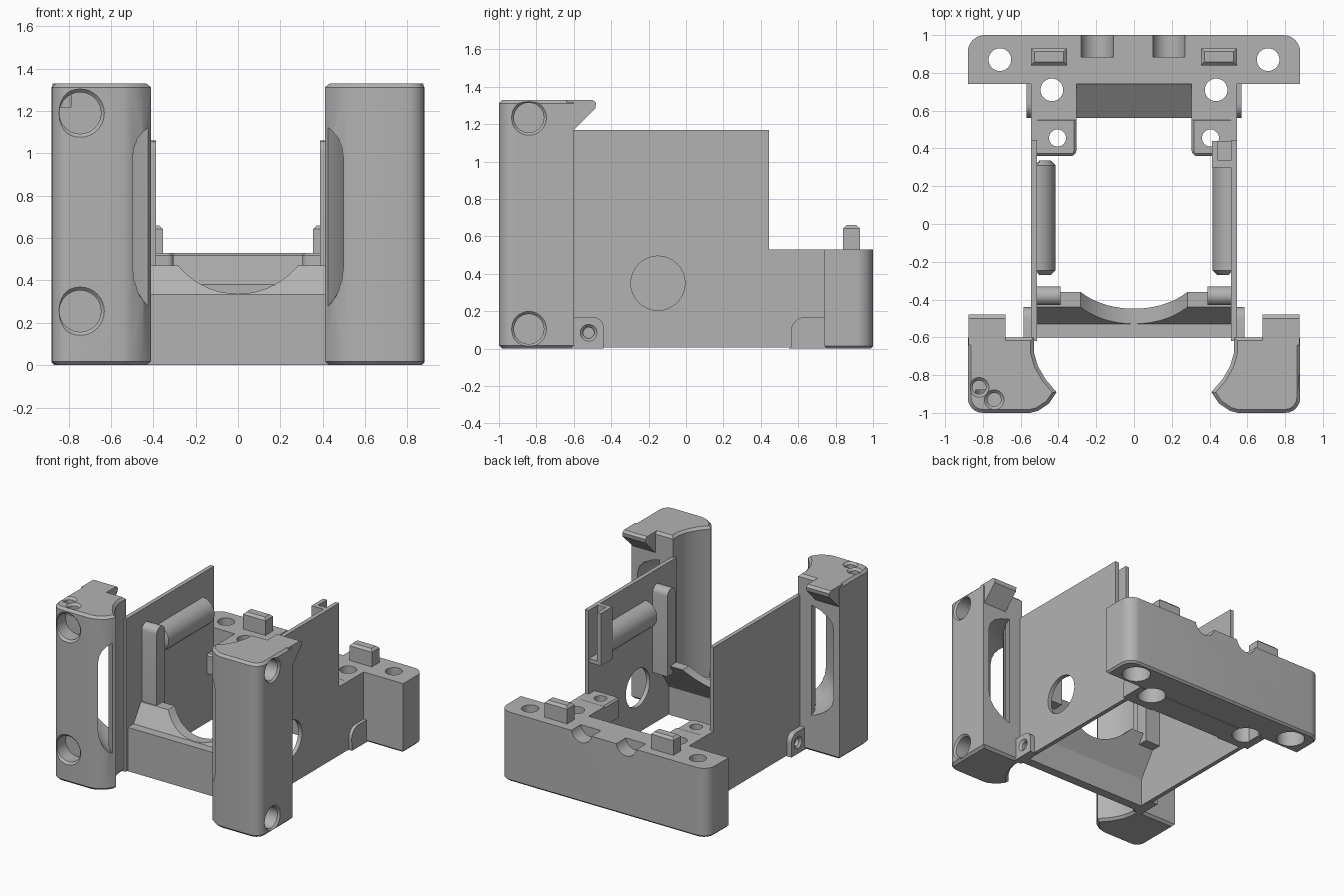
import bpy, bmesh
from math import sin, cos, pi
from mathutils import Vector

cube = bpy.data.objects.get("Cube")
if cube:
    bpy.data.objects.remove(cube, do_unlink=True)

grey = bpy.data.materials.new("plastic grey")
grey.use_nodes = True
grey.diffuse_color = (0.45, 0.45, 0.45, 1)
grey.node_tree.nodes["Principled BSDF"].inputs["Base Color"].default_value = (0.45, 0.45, 0.45, 1)

# place a profile point (u, v) at depth w along an axis
PLACE = {"x": lambda u, v, w: (w, u, v),
         "y": lambda u, v, w: (u, w, v),
         "z": lambda u, v, w: (u, v, w)}


def arc(cu, cv, r, a, b, n=10):
    return [(cu + r * cos(a + (b - a) * i / n), cv + r * sin(a + (b - a) * i / n))
            for i in range(n + 1)]


def rect(u0, u1, v0, v1):
    return [(u0, v0), (u1, v0), (u1, v1), (u0, v1)]


def circle(u, v, r):
    return arc(u, v, r, 0, 2 * pi * 31 / 32, 31)


def loft(name, rings, axis, bevel=0, ends="both", flip=1):
    """Skin a list of (depth, outline) rings; optionally chamfer the end rims."""
    bm = bmesh.new()
    loops = []
    for w, pts in rings:
        loop = []
        for u, v in pts:
            p = Vector(PLACE[axis](u, v, w))
            p.x *= flip
            loop.append(bm.verts.new(p))
        loops.append(loop)
    n = len(loops[0])
    for a, b in zip(loops, loops[1:]):
        for i in range(n):
            bm.faces.new((a[i], a[(i + 1) % n], b[(i + 1) % n], b[i]))
    caps = [bm.faces.new(loops[0]), bm.faces.new(loops[-1])]
    bmesh.ops.recalc_face_normals(bm, faces=bm.faces)
    if bevel:
        chosen = {"both": caps, "start": caps[:1], "end": caps[1:]}[ends]
        rim = list({e for f in chosen for e in f.edges})
        bmesh.ops.bevel(bm, geom=rim, offset=bevel, segments=1, affect="EDGES")
    mesh = bpy.data.meshes.new(name)
    bm.to_mesh(mesh)
    bm.free()
    mesh.materials.append(grey)
    obj = bpy.data.objects.new(name, mesh)
    bpy.context.collection.objects.link(obj)
    return obj


def prism(name, pts, axis, a, b, **kw):
    return loft(name, [(a, pts), (b, pts)], axis, **kw)


def cut(obj, cutter):
    cutter.hide_render = True
    mod = obj.modifiers.new("cut", "BOOLEAN")
    mod.operation, mod.solver, mod.object = "DIFFERENCE", "EXACT", cutter
    bpy.context.view_layer.objects.active = obj
    bpy.ops.object.modifier_apply(modifier=mod.name)
    bpy.data.objects.remove(cutter, do_unlink=True)


def drill(obj, axis, u, v, r, a, b, rim=0.0):
    """Round hole from the outside depth a to the inner depth b, with a countersunk rim."""
    d = 1 if b > a else -1
    rings = [(a - d * 0.02, circle(u, v, r + rim)), (a, circle(u, v, r + rim))]
    rings += [(a + d * max(rim, 0.01), circle(u, v, r)), (b, circle(u, v, r))]
    cut(obj, loft("hole cutter", rings, axis))


# Front posts: rounded outside, concave inside, strap slot and rear hook
post_plan = [(0.53, -0.6), (0.53, -0.68), (0.51, -0.75), (0.47, -0.82), (0.41, -0.89),
             (0.45, -0.95), (0.51, -0.99), (0.55, -1.0)]
post_plan += arc(0.80, -0.92, 0.08, -pi / 2, 0, 6) + [(0.88, -0.6)]
slot_in = [(0.40, -0.93), (0.46, -0.885), (0.52, -0.82), (0.57, -0.75), (0.62, -0.67), (0.66, -0.55)]
slot_out = [(0.46, -1.06), (0.485, -0.99), (0.62, -0.90), (0.74, -0.79), (0.81, -0.70), (0.84, -0.55)]
slot_levels = [(0.28, 0.05), (0.31, 0.4), (0.35, 0.72), (0.40, 0.92), (0.46, 1),
               (0.98, 1), (1.03, 0.92), (1.07, 0.72), (1.10, 0.4), (1.12, 0.05)]
hook_profile = [(-0.64, 1.33), (-0.5, 1.33), (-0.48, 1.315), (-0.485, 1.285), (-0.6, 1.17), (-0.64, 1.17)]
posts = {}
for side, s in (("left", 1), ("right", -1)):
    post = prism(side + "_post", post_plan, "z", 0, 1.33, bevel=0.018, flip=s)
    rings = []
    for z, t in slot_levels:
        outer = [(a + (c - a) * t, b + (d - b) * t) for (a, b), (c, d) in zip(slot_in, slot_out)]
        rings.append((z, slot_in + outer[::-1]))
    cut(post, loft("slot cutter", rings, "z", flip=s))
    posts[side] = post
    prism(side + "_post_hook", hook_profile, "x", 0.68, 0.875, flip=s)

# Round sockets in the posts
for z in (0.255, 1.19):
    drill(posts["right"], "y", -0.745, z, 0.098, -1.0, -0.88, 0.016)
for z in (0.105, 1.235):
    drill(posts["left"], "x", -0.84, z, 0.08, 0.88, 0.76, 0.014)
for x, y in ((-0.82, -0.865), (-0.74, -0.93)):
    drill(posts["right"], "z", x, y, 0.036, 1.33, 1.22, 0.016)

# Side walls, stepped down towards the back
wall_profile = [(-0.62, 0.005), (0.75, 0.005), (0.75, 0.53), (0.445, 0.53), (0.445, 1.17), (-0.62, 1.17)]
walls = {side: prism(side + "_wall", wall_profile, "x", 0.513, 0.545, flip=s)
         for side, s in (("left", 1), ("right", -1))}
drill(walls["left"], "x", -0.15, 0.35, 0.145, 0.57, 0.48)

# Parts repeated along both walls
lug_front = [(-0.62, 0), (-0.44, 0)] + arc(-0.50, 0.11, 0.06, 0, pi / 2, 6) + [(-0.62, 0.17)]
lug_back = [(0.75, 0), (0.75, 0.17)] + arc(0.64, 0.09, 0.08, pi / 2, pi, 6) + [(0.565, 0)]
bar_profile = [(-0.43, 0.40), (-0.33, 0.40)] + arc(-0.38, 1.01, 0.05, 0, pi, 10)
rail_profile = arc(0.52, 0.88, 0.105, pi / 2, 3 * pi / 2, 14)
for side, s in (("left", 1), ("right", -1)):
    lug = prism(side + "_front_lug", lug_front, "x", 0.52, 0.585, flip=s)
    drill(lug, "x", -0.52, 0.085, 0.03, s * 0.585, s * 0.54, 0.015)
    prism(side + "_back_lug", lug_back, "x", 0.52, 0.57, flip=s)
    prism(side + "_guide_bar", bar_profile, "x", 0.388, 0.52, flip=s)
    prism(side + "_side_rail", rail_profile, "y", -0.27, 0.335, bevel=0.025, flip=s)

# Channel bracket on the left wall
prism("bracket_flange", rect(0.30, 0.44, 0.77, 1.17), "x", 0.413, 0.445)
prism("bracket_web", rect(0.413, 0.52, 0.77, 1.17), "y", 0.30, 0.335)
prism("bracket_floor", rect(0.413, 0.52, 0.30, 0.44), "z", 0.77, 0.80)

# Front plate with a tilted cradle lip
lip = [(-0.6, 0), (-0.53, 0), (-0.53, 0.215), (-0.36, 0.47), (-0.44, 0.47), (-0.53, 0.335), (-0.6, 0.335)]
plate = prism("front_plate", lip, "x", -0.535, 0.535)
cut(plate, prism("cradle cutter", arc(0, 0.703, 0.366, 0, 2 * pi * 63 / 64, 63), "y", -0.7, -0.2))

# Back block: wide bar with rounded rear corners, sloped middle and two arms
bar_plan = [(-0.88, 0.74), (0.88, 0.74)] + arc(0.79, 0.91, 0.09, 0, pi / 2, 8)
bar_plan += arc(-0.79, 0.91, 0.09, pi / 2, pi, 8)
block = prism("back_block", bar_plan, "z", 0, 0.53, bevel=0.014, ends="start")
middle = prism("back_block_slope", [(0.56, 0), (0.75, 0), (0.75, 0.525), (0.56, 0.38)], "x", -0.31, 0.31)
for x in (-0.195, 0.185):
    cut(block, prism("groove cutter", circle(x, 0.545, 0.087), "y", 0.885, 1.05))

arms = {}
for side, s in (("left", 1), ("right", -1)):
    plan = [(0.54, 0.56), (0.54, 0.36)] + arc(0.335, 0.39, 0.03, -pi / 2, -pi, 5) + [(0.305, 0.56)]
    arm = prism(side + "_arm", plan, "z", 0.38, 0.53, bevel=0.012, flip=s, ends="end")
    drill(arm, "z", s * 0.405, 0.455, 0.045, 0.53, 0.30)
    shoulder = prism(side + "_shoulder", rect(0.305, 0.54, 0.55, 0.745), "z", 0, 0.53, flip=s)
    for part, x, y in ((block, 0.71, 0.87), (shoulder, 0.435, 0.71), (block, 0.435, 0.71)):
        drill(part, "z", s * x, y, 0.06, 0.56, -0.05)
        drill(part, "z", s * x, y, 0.1, -0.02, 0.16)
    prism(side + "_peg", rect(0.355, 0.545, 0.84, 0.93), "z", 0.5, 0.66, bevel=0.018, flip=s, ends="end")

# Smooth curved faces, keep edges sharp
for obj in bpy.context.collection.objects:
    if obj.type == "MESH":
        obj.select_set(True)
        bpy.context.view_layer.objects.active = obj
bpy.ops.object.shade_smooth_by_angle(angle=0.55)
